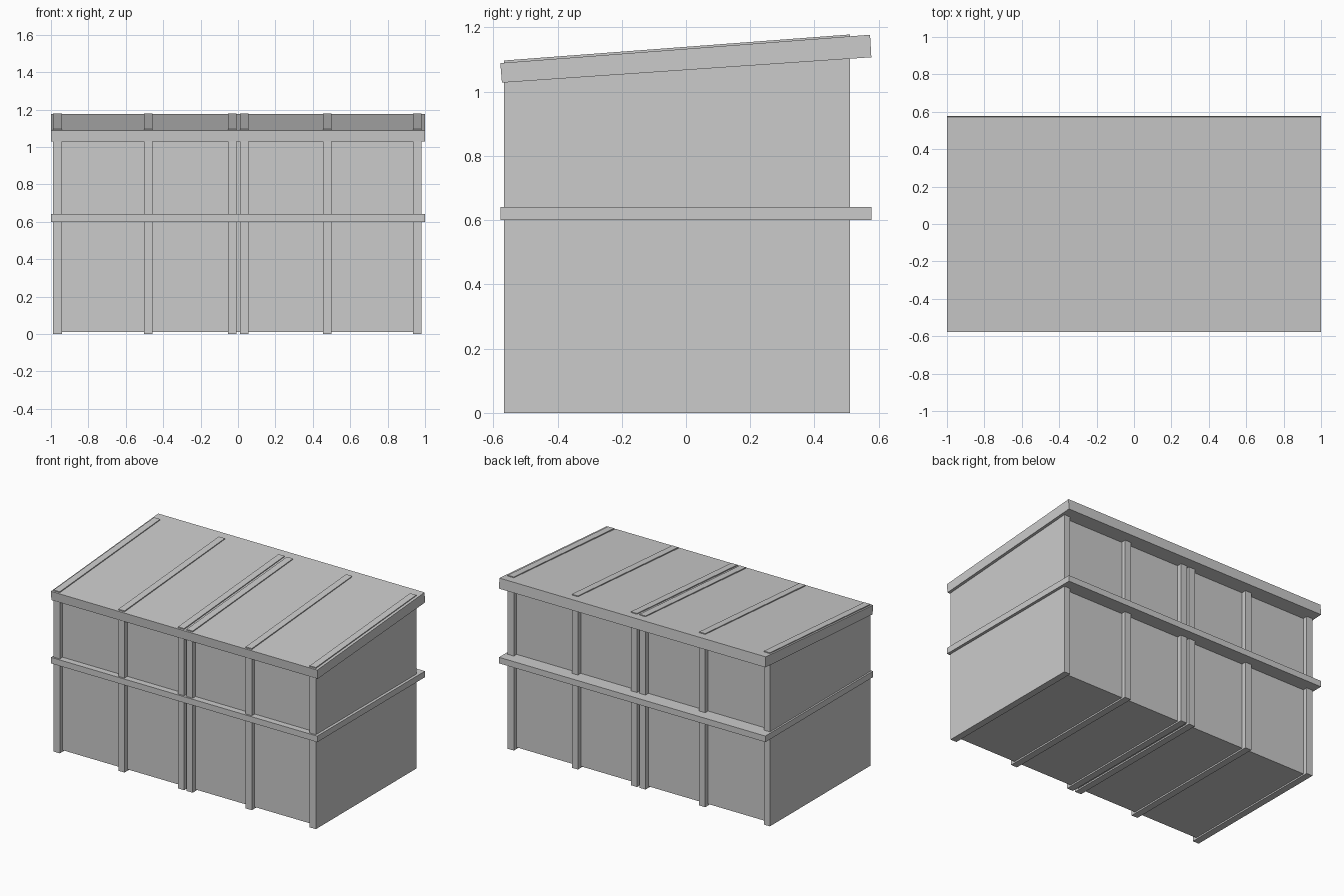
import bpy

if "Cube" in bpy.data.objects:
    bpy.data.objects.remove(bpy.data.objects["Cube"])


def prism(name, x0, x1, profile):
    """Extrude a closed (y, z) profile along x."""
    n = len(profile)
    verts = [(x, y, z) for x in (x0, x1) for y, z in profile]
    faces = [tuple(range(n))[::-1], tuple(range(n, 2 * n))]
    faces += [(i, (i + 1) % n, n + (i + 1) % n, n + i) for i in range(n)]
    mesh = bpy.data.meshes.new(name)
    mesh.from_pydata(verts, [], faces)
    obj = bpy.data.objects.new(name, mesh)
    bpy.context.collection.objects.link(obj)
    return obj


# Recessed wall panels, one solid body up to the roof
prism("wall_body", -0.985, 0.979,
      [(-0.535, 0.01), (0.48, 0.01), (0.48, 1.14), (-0.535, 1.06)])

# Frames that stand slightly proud of walls, floor and roof
for i, x in enumerate((-0.988, -0.502, -0.054, 0.01, 0.454, 0.935)):
    prism(f"frame_{i + 1}", x, x + 0.046,
          [(-0.566, 0), (0.511, 0), (0.511, 1.178), (-0.566, 1.097)])

# Middle shelf with overhanging edges
prism("middle_shelf", -1, 1,
      [(-0.578, 0.6), (0.577, 0.6), (0.577, 0.641), (-0.578, 0.641)])

# Sloped roof slab
prism("roof", -1, 1,
      [(-0.573, 1.028), (0.577, 1.107), (0.573, 1.177), (-0.578, 1.089)])
